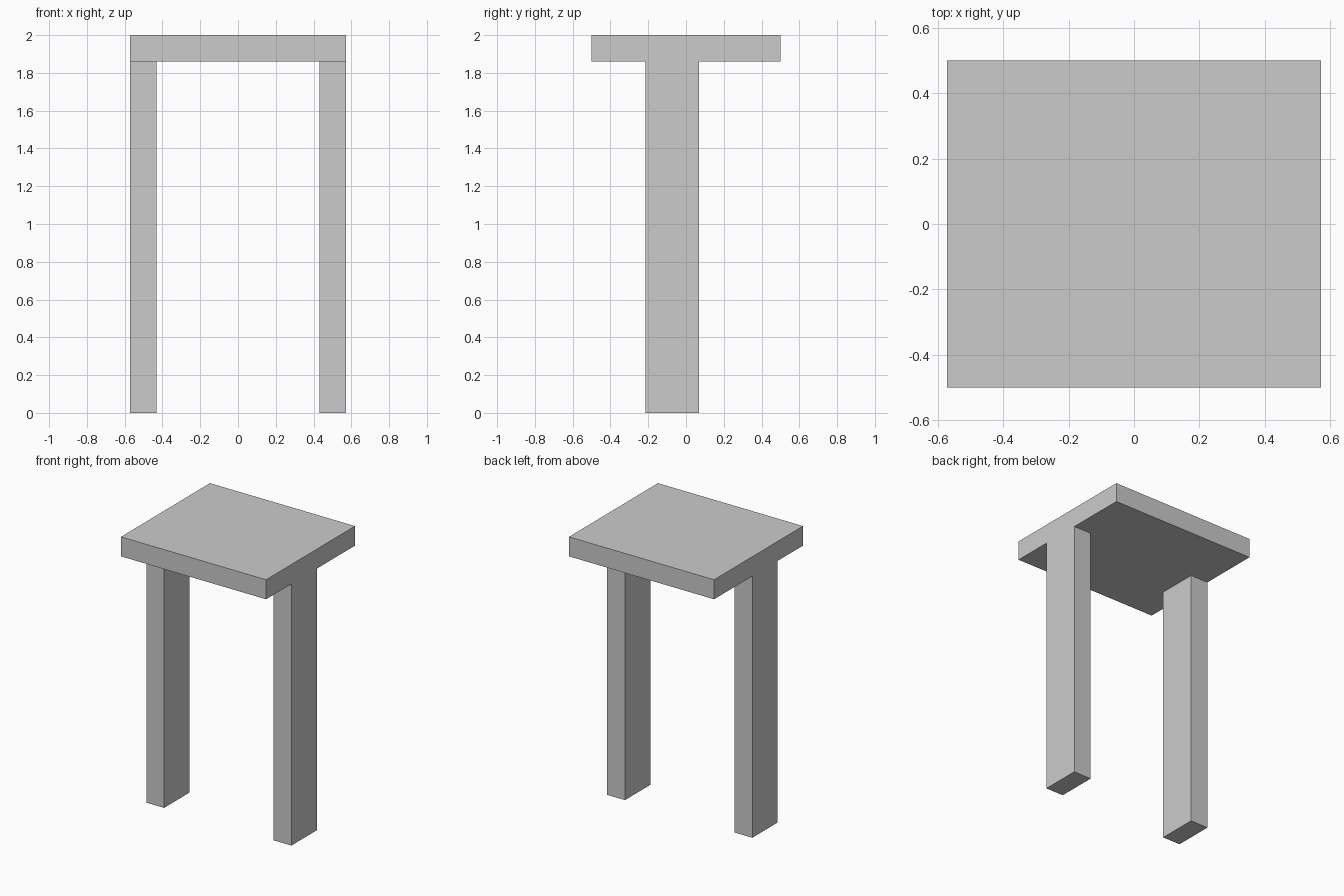
import bpy

if "Cube" in bpy.data.objects:
    bpy.data.objects.remove(bpy.data.objects["Cube"])


def box(name, x, y, z):
    """Axis-aligned box from (min, max) ranges."""
    size = [b - a for a, b in (x, y, z)]
    centre = [(a + b) / 2 for a, b in (x, y, z)]
    bpy.ops.mesh.primitive_cube_add(size=1, location=centre)
    obj = bpy.context.object
    obj.name = name
    obj.scale = size
    bpy.ops.object.transform_apply(location=False, rotation=False, scale=True)
    return obj


HALF_WIDTH = 0.571
LEG_INNER = 0.431
LEG_TOP = 1.861

# Flat top slab
box("top_slab", (-HALF_WIDTH, HALF_WIDTH), (-0.5, 0.5), (LEG_TOP, 2.0))

# Two legs flush with the slab's sides, set slightly toward the front
for name, side in (("left_leg", -1), ("right_leg", 1)):
    x = sorted((side * LEG_INNER, side * HALF_WIDTH))
    box(name, x, (-0.215, 0.07), (0.0, LEG_TOP))
